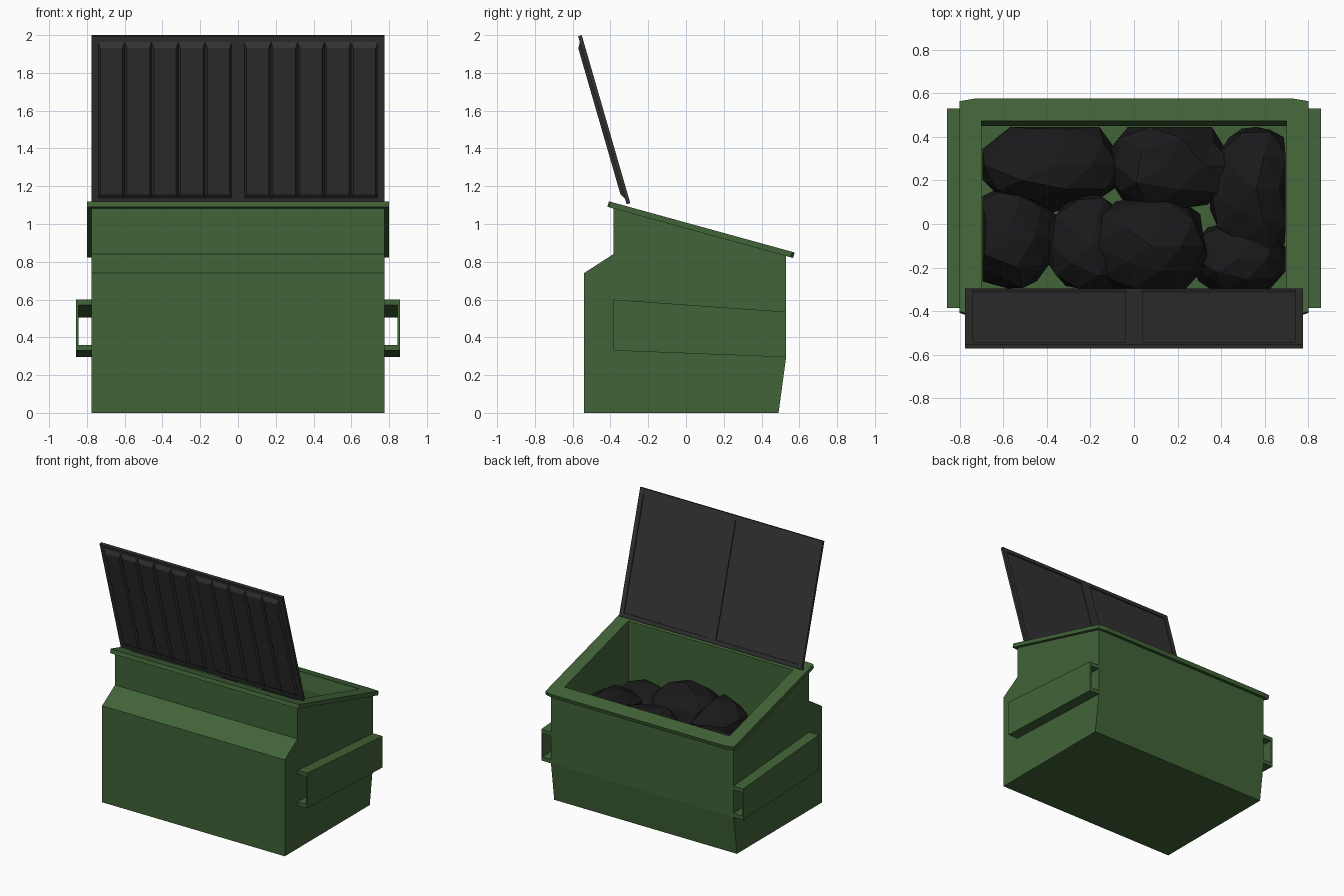
import bpy, bmesh
from mathutils import Vector, noise

if "Cube" in bpy.data.objects:
    bpy.data.objects.remove(bpy.data.objects["Cube"])


def material(name, rgb):
    m = bpy.data.materials.new(name)
    m.diffuse_color = (*rgb, 1)
    m.use_nodes = True
    m.node_tree.nodes["Principled BSDF"].inputs["Base Color"].default_value = m.diffuse_color
    return m


GREEN = material("green_paint", (0.053, 0.125, 0.039))
LID = material("dark_plastic", (0.032, 0.032, 0.032))
BAG = material("black_bag", (0.010, 0.010, 0.011))


def add_object(name, bm, mat):
    bmesh.ops.recalc_face_normals(bm, faces=bm.faces)
    me = bpy.data.meshes.new(name)
    bm.to_mesh(me)
    bm.free()
    me.materials.append(mat)
    ob = bpy.data.objects.new(name, me)
    bpy.context.collection.objects.link(ob)
    return ob


def loft(name, ring_a, ring_b, mat):
    """Closed solid between two matching rings of points."""
    bm = bmesh.new()
    a = [bm.verts.new(p) for p in ring_a]
    b = [bm.verts.new(p) for p in ring_b]
    bm.faces.new(a)
    bm.faces.new(b)
    n = len(a)
    for i in range(n):
        j = (i + 1) % n
        bm.faces.new((a[i], a[j], b[j], b[i]))
    return add_object(name, bm, mat)


def side_prism(name, profile, half, mat):
    """Extrude a (y, z) profile across x."""
    return loft(name, [(-half, y, z) for y, z in profile],
                [(half, y, z) for y, z in profile], mat)


def cut(target, cutter):
    mod = target.modifiers.new("cut", 'BOOLEAN')
    mod.operation = 'DIFFERENCE'
    mod.solver = 'EXACT'
    mod.object = cutter
    bpy.context.view_layer.objects.active = target
    bpy.ops.object.modifier_apply(modifier=mod.name)


# Container body
body = side_prism("container_body", [
    (-0.54, 0), (0.49, 0), (0.53, 0.295), (0.53, 0.845), (-0.385, 1.098),
    (-0.385, 0.84), (-0.54, 0.74)], 0.775, GREEN)


# Sloped rim with clipped corners
def rim_top(y):
    return 1.12 - 0.2755 * (y + 0.408)


plan = [(-0.8, -0.40), (-0.775, -0.408), (0.775, -0.408), (0.8, -0.40),
        (0.8, 0.563), (0.73, 0.575), (-0.73, 0.575), (-0.8, 0.563)]
rim = loft("rim", [(x, y, rim_top(y)) for x, y in plan],
           [(x, y - 0.008, rim_top(y) - 0.029) for x, y in plan], GREEN)

# Inner cavity
FLOOR = 0.45
cavity = side_prism("cavity_cutter", [
    (-0.30, FLOOR), (0.45, FLOOR), (0.45, 0.76), (0.472, 0.875), (0.472, 1.4),
    (-0.30, 1.4)], 0.70, GREEN)
cut(body, cavity)
cut(rim, cavity)
bpy.data.objects.remove(cavity)


# Fork pockets: open channels on both sides
def channel(side, y, zb, zt):
    x0, x1, w, t = 0.77, 0.857, 0.012, 0.03
    section = [(x0, zb), (x1, zb), (x1, zt), (x0, zt), (x0, zt - t),
               (x1 - w, zt - t), (x1 - w, zb + t), (x0, zb + t)]
    return [(side * x, y, z) for x, z in section]


for side, label in ((-1, "left"), (1, "right")):
    loft("fork_pocket_" + label, channel(side, -0.385, 0.33, 0.60),
         channel(side, 0.53, 0.295, 0.535), GREEN)

# Open lid, built in its own tilted frame (x, along, outward)
HINGE = Vector((0, -0.295, 1.11))
ALONG = Vector((0, -0.2774, 0.9607))
OUT = Vector((0, -0.9607, -0.2774))


def lid_block(name, x0, x1, s0, s1, t0, t1, dx=0.0, ds=0.0):
    def ring(t, ix, js):
        return [HINGE + Vector((x, 0, 0)) + ALONG * s + OUT * t for x, s in (
            (x0 + ix, s0 + js), (x1 - ix, s0 + js),
            (x1 - ix, s1 - js), (x0 + ix, s1 - js))]
    return loft(name, ring(t0, 0, 0), ring(t1, dx, ds), LID)


lid = lid_block("lid", -0.775, 0.775, 0, 0.926, 0, 0.02)
for x0, x1 in ((-0.74, -0.04), (0.04, 0.74)):
    recess = lid_block("recess_cutter", x0, x1, 0.03, 0.89, -0.02, 0.008)
    cut(lid, recess)
    bpy.data.objects.remove(recess)

# Raised ribs on the outside of the lid
for side in (-1, 1):
    for i in range(5):
        a = side * (0.033 + 0.1415 * i)
        b = a + side * 0.1415
        lid_block("lid_rib", min(a, b), max(a, b), 0.03, 0.895, 0.019, 0.037,
                  dx=0.012, ds=0.03)

# Rubbish bags: lumpy low-poly blobs kept inside the cavity
bags = [  # centre, radii
    ((-0.37, 0.27, 0.56), (0.33, 0.21, 0.20)),
    ((0.16, 0.27, 0.58), (0.31, 0.23, 0.22)),
    ((0.56, 0.16, 0.57), (0.22, 0.30, 0.21)),
    ((-0.58, -0.06, 0.55), (0.23, 0.25, 0.18)),
    ((-0.20, -0.10, 0.58), (0.21, 0.25, 0.22)),
    ((0.08, -0.10, 0.62), (0.27, 0.24, 0.25)),
    ((0.48, -0.16, 0.54), (0.24, 0.18, 0.19)),
]
for k, (c, r) in enumerate(bags):
    bm = bmesh.new()
    bmesh.ops.create_icosphere(bm, subdivisions=2, radius=1)
    for v in bm.verts:
        f = 1 + 0.22 * noise.noise(v.co * 1.5 + Vector((k * 7.3, 2.1, 0.7)))
        p = [c[i] + v.co[i] * r[i] * f for i in range(3)]
        v.co = (max(-0.695, min(0.695, p[0])), max(-0.295, min(0.445, p[1])),
                max(FLOOR + 0.002, p[2]))
    add_object("rubbish_bag", bm, BAG)
